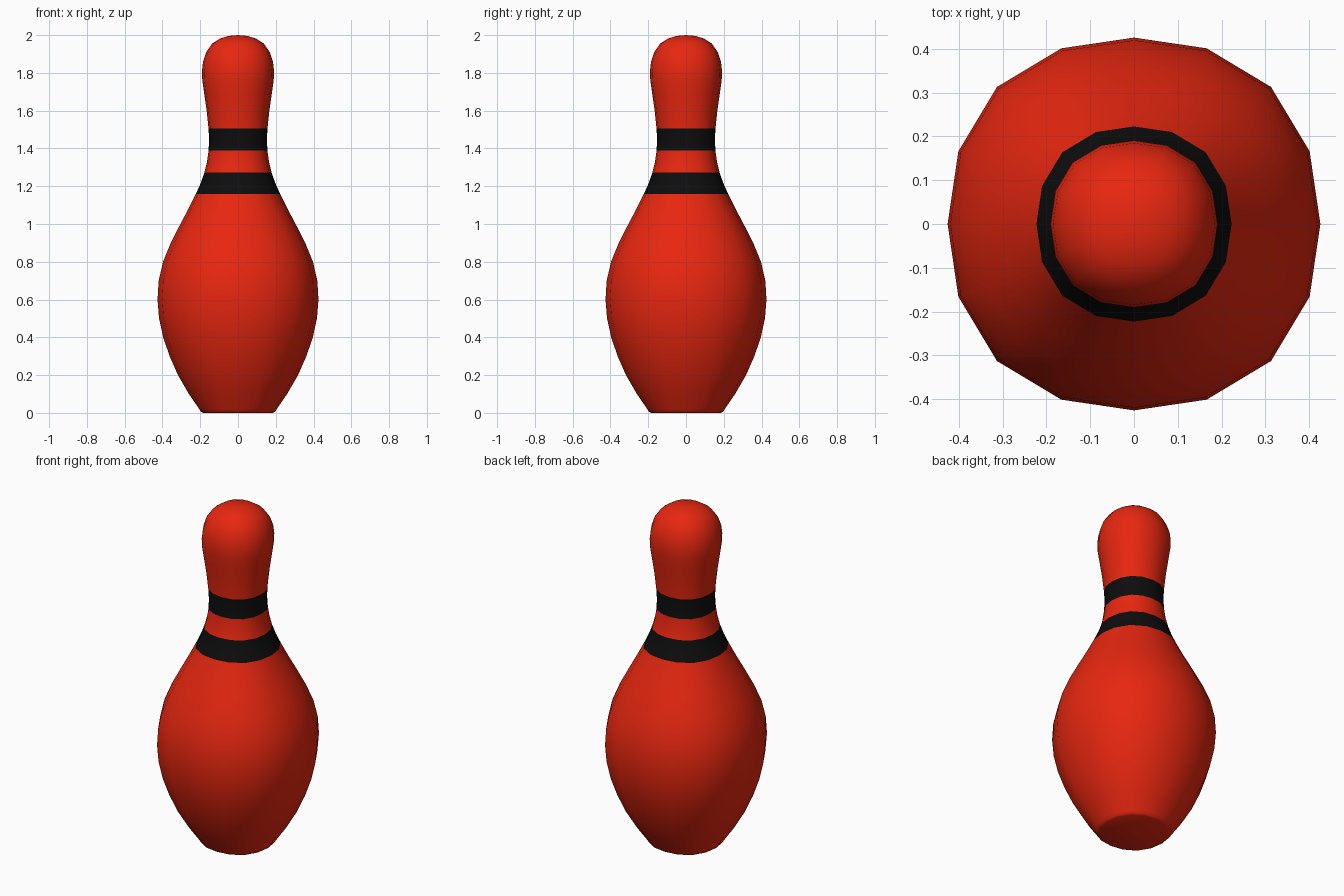
import bpy, bmesh, math

if "Cube" in bpy.data.objects:
    bpy.data.objects.remove(bpy.data.objects["Cube"])

SIDES = 16

def material(name, color):
    m = bpy.data.materials.new(name)
    m.diffuse_color = (*color, 1)
    m.use_nodes = True
    m.node_tree.nodes["Principled BSDF"].inputs["Base Color"].default_value = m.diffuse_color
    return m

red = material("red_paint", (0.8, 0.02, 0.005))
black = material("black_stripe", (0.004, 0.004, 0.004))

# Silhouette: (radius, height), from base to crown
profile = [
    (0.185, 0.0), (0.197, 0.006), (0.205, 0.02), (0.26, 0.1), (0.318, 0.2), (0.362, 0.3),
    (0.396, 0.4), (0.418, 0.5), (0.426, 0.6), (0.42, 0.7), (0.397, 0.8),
    (0.356, 0.9), (0.305, 1.0), (0.26, 1.085), (0.223, 1.16), (0.198, 1.215),
    (0.178, 1.272), (0.164, 1.33), (0.156, 1.388), (0.153, 1.445),
    (0.156, 1.505), (0.166, 1.6), (0.179, 1.69), (0.189, 1.76), (0.191, 1.81),
    (0.185, 1.86), (0.168, 1.91), (0.137, 1.955), (0.095, 1.982), (0.048, 1.996),
]
stripes = [(1.16, 1.272), (1.388, 1.505)]

bm = bmesh.new()

def ring(radius, z):
    verts = []
    for i in range(SIDES):
        a = 2 * math.pi * i / SIDES
        r = radius * (1.02 - 0.02 * math.cos(4 * a))
        verts.append(bm.verts.new((r * math.cos(a), r * math.sin(a), z)))
    return verts

# Pin body with stripe faces
rings = [ring(r, z) for r, z in profile]
for k in range(len(rings) - 1):
    mid = (profile[k][1] + profile[k + 1][1]) / 2
    striped = any(lo < mid < hi for lo, hi in stripes)
    for i in range(SIDES):
        j = (i + 1) % SIDES
        f = bm.faces.new((rings[k][i], rings[k][j], rings[k + 1][j], rings[k + 1][i]))
        f.material_index = int(striped)

# Flat base and rounded crown
bm.faces.new(rings[0][::-1])
tip = bm.verts.new((0, 0, 2.0))
for i in range(SIDES):
    bm.faces.new((rings[-1][i], rings[-1][(i + 1) % SIDES], tip))

mesh = bpy.data.meshes.new("skittle_pin")
bm.to_mesh(mesh)
bm.free()
mesh.materials.append(red)
mesh.materials.append(black)
pin = bpy.data.objects.new("skittle_pin", mesh)
bpy.context.collection.objects.link(pin)
bpy.context.view_layer.objects.active = pin
pin.select_set(True)
bpy.ops.object.shade_smooth_by_angle(angle=math.radians(50))
